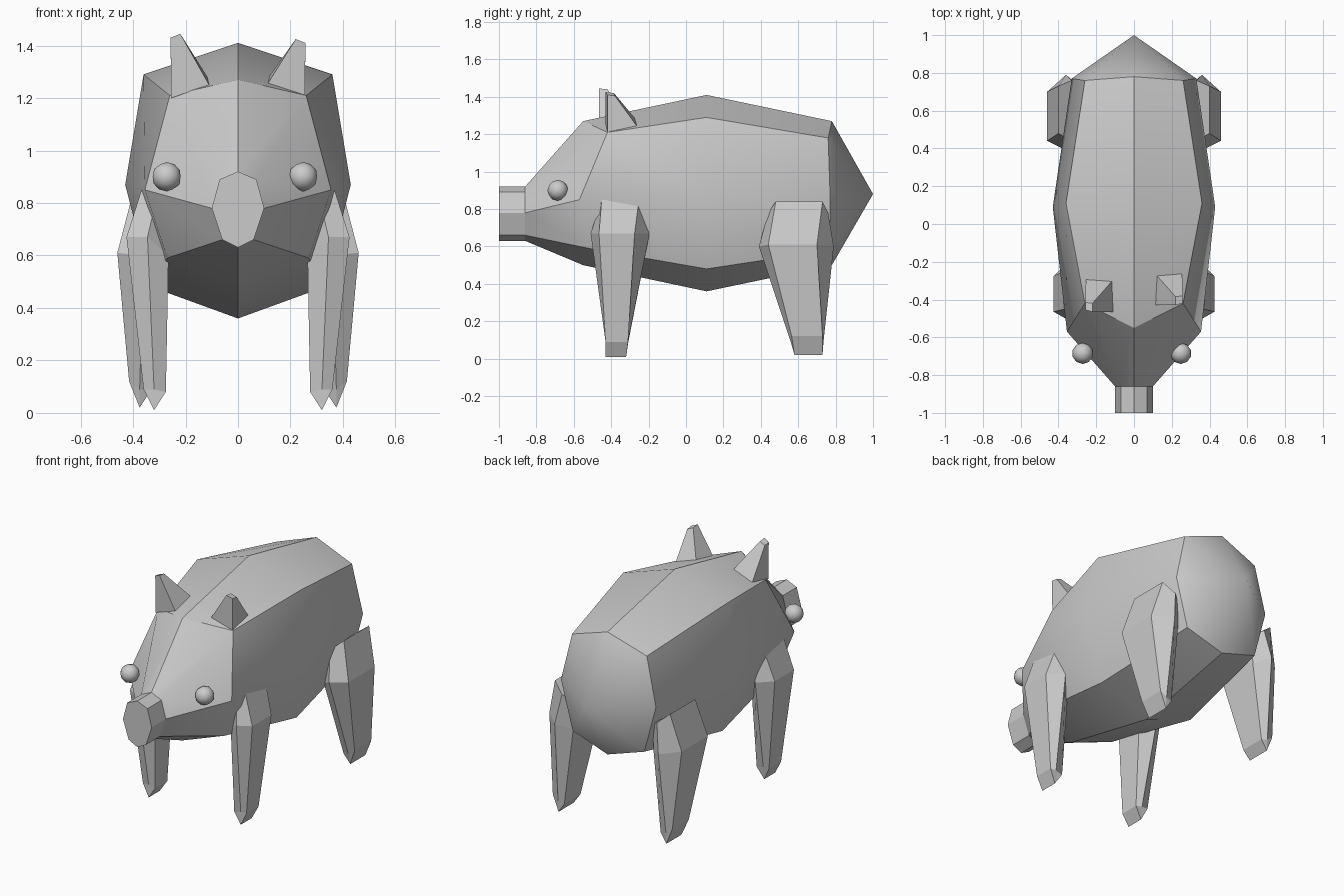
import bpy, bmesh, math

if "Cube" in bpy.data.objects:
    bpy.data.objects.remove(bpy.data.objects["Cube"])


def make(name, bm, smooth=False):
    bmesh.ops.remove_doubles(bm, verts=bm.verts, dist=0.0005)
    bmesh.ops.recalc_face_normals(bm, faces=bm.faces)
    me = bpy.data.meshes.new(name)
    bm.to_mesh(me)
    bm.free()
    ob = bpy.data.objects.new(name, me)
    bpy.context.collection.objects.link(ob)
    if smooth:
        bpy.ops.object.select_all(action='DESELECT')
        bpy.context.view_layer.objects.active = ob
        ob.select_set(True)
        bpy.ops.object.shade_smooth_by_angle(angle=math.radians(32))
    return ob


def loft(rings, cap_start=True, cap_end=True):
    """Join closed rings of equal point count with quads."""
    bm = bmesh.new()
    vs = [[bm.verts.new(p) for p in r] for r in rings]
    n = len(vs[0])
    for a, b in zip(vs, vs[1:]):
        for i in range(n):
            j = (i + 1) % n
            bm.faces.new((a[i], a[j], b[j], b[i]))
    if cap_start:
        bm.faces.new(vs[0])
    if cap_end:
        bm.faces.new(vs[-1])
    return bm


def full(half):
    """Mirror a half ring (top to bottom) into a closed ring."""
    return half + [(-x, y, z) for x, y, z in half[-2:0:-1]]


# Body: snout base, head, belly, rump, then a point at the back
section = [(0, .92), (.07, .89), (.10, .78), (.06, .66), (0, .63)]
base = [(x, -.86, z) for x, z in section]
head = [(0, -.55, 1.27), (.26, -.42, 1.21), (.355, -.57, .85),
        (.27, -.52, .59), (0, -.55, .50)]
belly = [(0, .11, 1.41), (.36, .11, 1.29), (.43, .09, .87),
         (.33, .11, .48), (0, .11, .36)]
rump = [(0, .78, 1.27), (.26, .76, 1.18), (.33, .77, .88),
        (.25, .77, .58), (0, .78, .50)]
bm = loft([full(r) for r in (base, head, belly, rump)], cap_end=False)
bm.verts.ensure_lookup_table()
last = list(bm.verts)[-8:]
tip = bm.verts.new((0, 1.0, .88))
for i in range(8):
    bm.faces.new((last[i], last[(i + 1) % 8], tip))
make("body", bm, smooth=True)

# Snout
make("snout", loft([full([(x, y, z) for x, z in section]) for y in (-1.0, -.84)]))


# Legs: each ring is (outer, middle, inner) as (x, y front, y back, z)
def leg(name, rings, side):
    pts = []
    for o, m, i in rings:
        ring = [(o[0], o[1], o[3]), (o[0], o[2], o[3]), (m[0], m[2], m[3]),
                (i[0], i[2], i[3]), (i[0], i[1], i[3]), (m[0], m[1], m[3])]
        pts.append([(side * x, y, z) for x, y, z in ring])
    make(name, loft(pts))


front = [
    ((.365, -.45, -.25, .86), (.31, -.46, -.24, .82), (.27, -.44, -.26, .80)),
    ((.425, -.465, -.275, .67), (.345, -.51, -.195, .67), (.265, -.45, -.27, .60)),
    ((.36, -.43, -.31, .09), (.32, -.43, -.31, .09), (.275, -.43, -.31, .08)),
    ((.32, -.43, -.32, .01), (.32, -.43, -.32, .01), (.32, -.43, -.32, .01)),
]
rear = [
    ((.40, .48, .73, .84), (.33, .44, .76, .78), (.27, .48, .72, .74)),
    ((.46, .44, .70, .61), (.36, .39, .79, .60), (.28, .45, .72, .56)),
    ((.415, .565, .73, .12), (.375, .56, .735, .09), (.335, .57, .73, .08)),
    ((.375, .58, .73, .02), (.375, .58, .73, .02), (.375, .58, .73, .02)),
]
for side, tag in ((1, "right"), (-1, "left")):
    leg("front_leg_" + tag, front, side)
    leg("rear_leg_" + tag, rear, side)

    # Ear, the left one slightly further forward and higher
    dy, dz = (0, 0) if side > 0 else (-.035, .02)
    ear_base = [(.11, -.43, 1.25), (.255, -.42, 1.20), (.255, -.26, 1.24), (.11, -.26, 1.27)]
    ear_tip = [(.22, -.43, 1.425), (.257, -.42, 1.41), (.257, -.38, 1.405), (.22, -.385, 1.42)]
    make("ear_" + tag, loft([[(side * x, y + dy, z + (dz if z > 1.3 else 0)) for x, y, z in r]
                             for r in (ear_base, ear_tip)]))

    # Eye
    bm = bmesh.new()
    bmesh.ops.create_icosphere(bm, subdivisions=2, radius=.056)
    bmesh.ops.translate(bm, verts=bm.verts, vec=(.248 if side > 0 else -.272, -.685, .90))
    make("eye_" + tag, bm, smooth=True)
